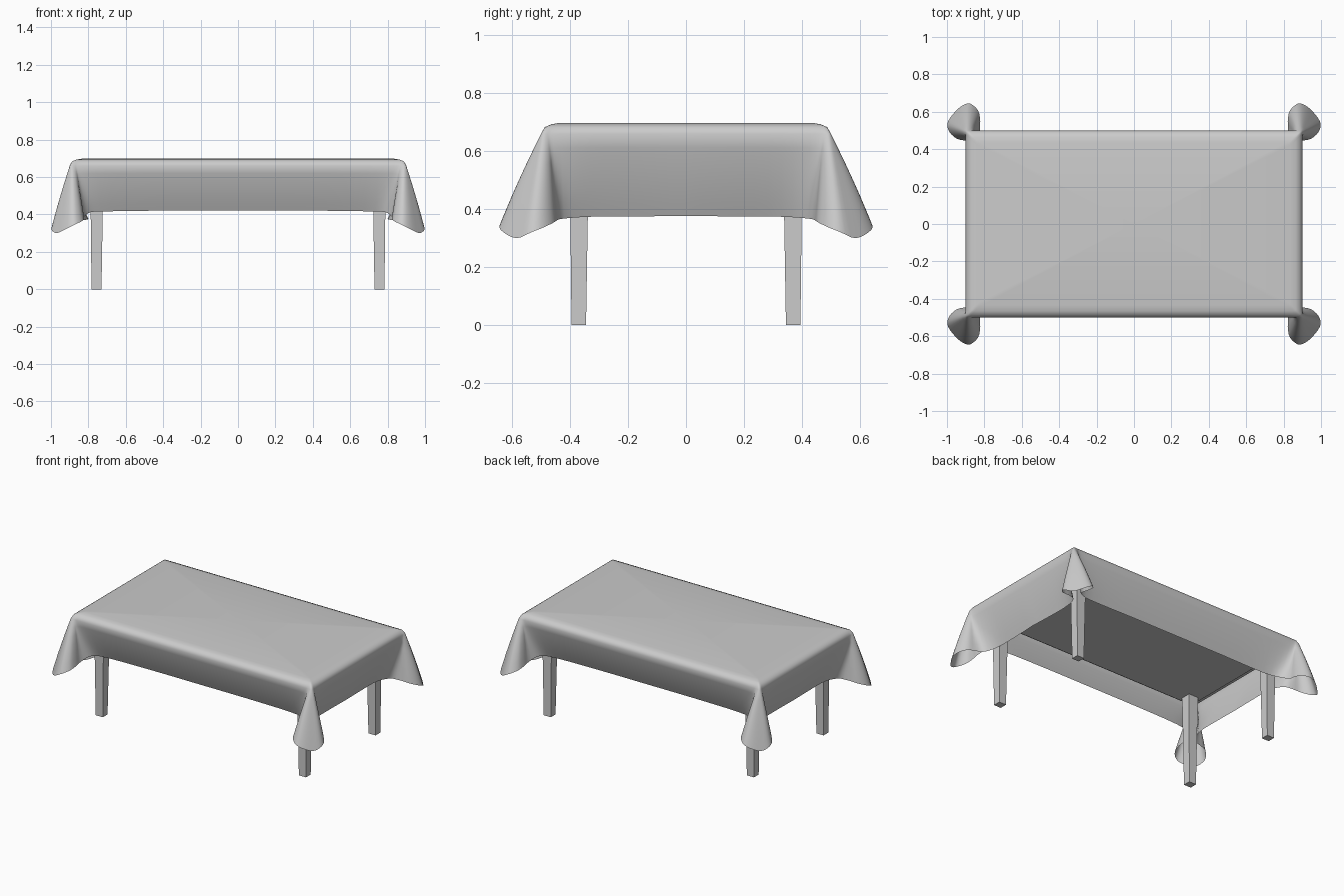
import bpy, bmesh, math
from mathutils import Vector

if "Cube" in bpy.data.objects:
    bpy.data.objects.remove(bpy.data.objects["Cube"])


def finish(bm, name):
    bmesh.ops.recalc_face_normals(bm, faces=bm.faces)
    me = bpy.data.meshes.new(name)
    bm.to_mesh(me)
    bm.free()
    ob = bpy.data.objects.new(name, me)
    bpy.context.collection.objects.link(ob)
    return ob


def mirror_xy(ob):
    m = ob.modifiers.new("Mirror", 'MIRROR')
    m.use_axis = (True, True, False)
    m.merge_threshold = 0.0005


def frustum(name, bottom, top, z0, z1):
    """Box from x0, x1, y0, y1 at the bottom to x0, x1, y0, y1 at the top."""
    bm = bmesh.new()
    rings = []
    for (x0, x1, y0, y1), z in ((bottom, z0), (top, z1)):
        rings.append([bm.verts.new((x, y, z)) for x, y in ((x0, y0), (x1, y0), (x1, y1), (x0, y1))])
    bm.faces.new(rings[0][::-1])
    bm.faces.new(rings[1])
    for i in range(4):
        j = (i + 1) % 4
        bm.faces.new((rings[0][i], rings[0][j], rings[1][j], rings[1][i]))
    return finish(bm, name)


# Table top, underside panel and four tapered legs
frustum("table_top", (-.865, .865, -.465, .465), (-.865, .865, -.465, .465), .635, .683)
frustum("underside_panel", (-.82, .82, -.43, .43), (-.82, .82, -.43, .43), .61, .635)
mirror_xy(frustum("legs", (.73, .783, .345, .395), (.72, .79, .335, .402), 0, .61))

# Tablecloth: one quarter, as top edge (x, y) and hem (x, y, z), end middle to side middle
QUARTER = [
    (.900, .000, .805, .000, .377), (.900, .180, .800, .180, .375),
    (.900, .330, .803, .330, .374), (.900, .430, .835, .420, .368),
    (.900, .468, .890, .443, .363), (.900, .480, .945, .455, .355),
    (.900, .487, .985, .490, .338), (.899, .493, .998, .535, .320),
    (.897, .497, .970, .585, .300), (.893, .499, .920, .632, .322),
    (.887, .500, .875, .643, .345), (.880, .500, .833, .605, .365),
    (.872, .500, .822, .550, .378), (.862, .500, .822, .495, .388),
    (.830, .500, .785, .435, .413), (.680, .500, .680, .410, .417),
    (.350, .500, .350, .408, .421), (.000, .500, .000, .408, .421),
]


def spline(pts, steps):
    """Catmull-Rom interpolation of equal-length tuples."""
    pts = [Vector(p) for p in pts]
    out = []
    for i in range(len(pts) - 1):
        p0, p1, p2, p3 = pts[max(i - 1, 0)], pts[i], pts[i + 1], pts[min(i + 2, len(pts) - 1)]
        for k in range(steps):
            t = k / steps
            out.append(p1 + (p2 - p0) * (t / 2) + (p0 * 2 - p1 * 5 + p2 * 4 - p3) * (t * t / 2)
                       + (p1 * 3 - p0 - p2 * 3 + p3) * (t ** 3 / 2))
    out.append(pts[-1])
    return out


tops = spline([(q[0], q[1], 0) for q in QUARTER], 3)
hems = spline([q[2:] for q in QUARTER], 3)
bm = bmesh.new()
cols = []
for n, (t, h) in enumerate(zip(tops, hems)):
    col = []
    # Rolled edge of the top
    for inset, z in ((.065, .698), (.035, .693), (.012, .683)):
        col.append(Vector((t.x * (1 - inset / .9), t.y * (1 - inset / .5), z)))
    # Hanging part: corner cones flare out, straight skirts curve in to the legs
    start = Vector((t.x, t.y, .66))
    out = Vector((h.x - t.x, h.y - t.y, 0))
    flare = h.x > .9 or h.y > .5
    for k in range(7):
        f = k / 6
        col.append(start.lerp(h, f) + out * ((.12 if flare else -.35) * f * (1 - f)))
    # Keep the border columns on the mirror planes
    for p in col:
        if n == 0:
            p.y = 0
        if n == len(tops) - 1:
            p.x = 0
    cols.append([bm.verts.new(p) for p in col])
for a, b in zip(cols, cols[1:]):
    for i in range(len(a) - 1):
        bm.faces.new((a[i], b[i], b[i + 1], a[i + 1]))
bm.faces.new([c[0] for c in cols] + [bm.verts.new((0, 0, .698))])
for f in bm.faces:
    f.smooth = True
cloth = finish(bm, "tablecloth")
# Make the quarter face up and outward before mirroring
if max(cloth.data.polygons, key=lambda p: p.area).normal.z < 0:
    cloth.data.flip_normals()
mirror_xy(cloth)
